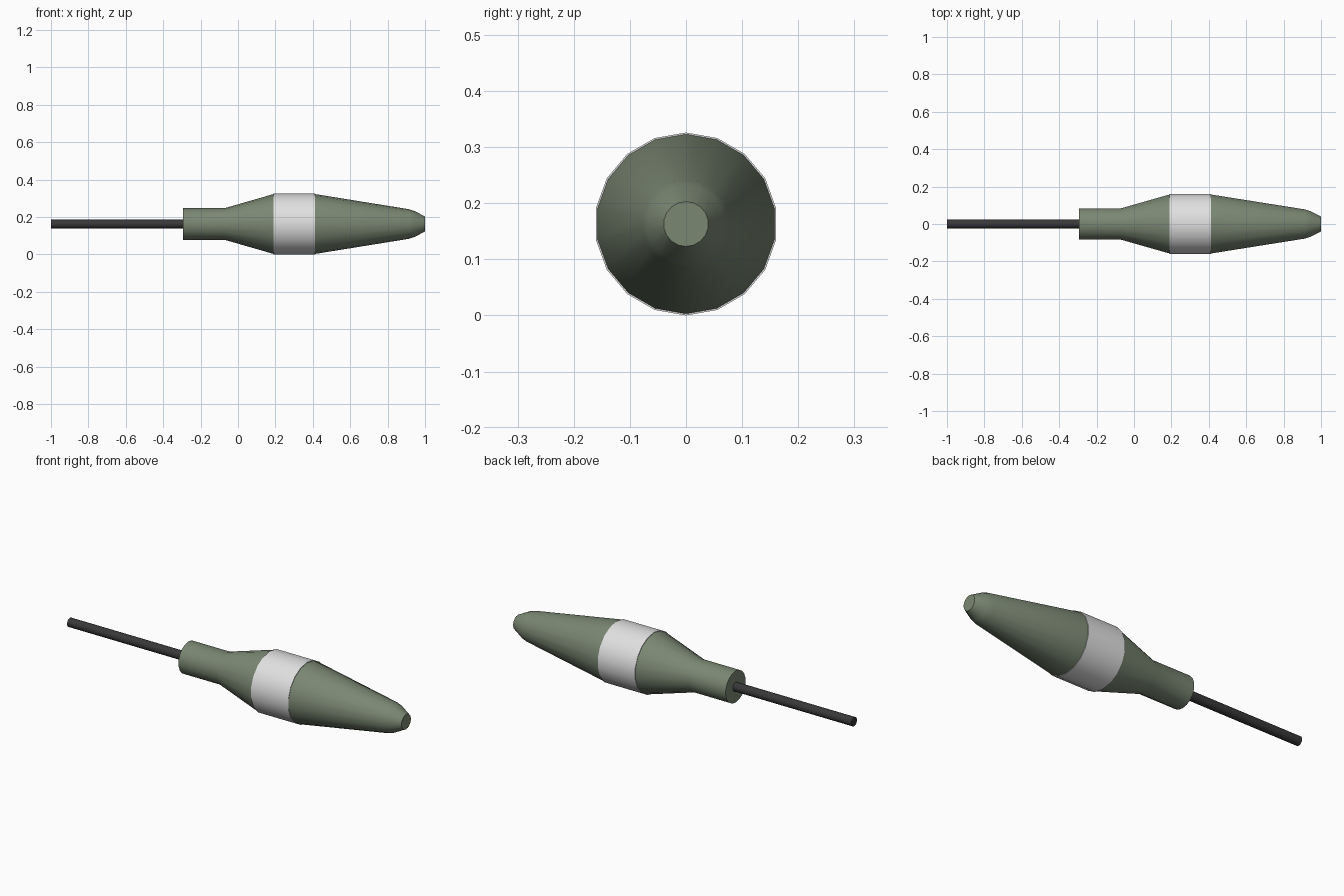
import bpy, bmesh, math

if "Cube" in bpy.data.objects:
    bpy.data.objects.remove(bpy.data.objects["Cube"])

SIDES = 18
AXIS_Z = 0.163


def material(name, rgb):
    m = bpy.data.materials.new(name)
    m.diffuse_color = (*rgb, 1)
    m.use_nodes = True
    m.node_tree.nodes["Principled BSDF"].inputs["Base Color"].default_value = m.diffuse_color
    return m


def lathe(name, profile, mat, sides=SIDES):
    """Capped solid of revolution along x from (x, radius) points."""
    bm = bmesh.new()
    rings = []
    for x, r in profile:
        rings.append([bm.verts.new((x,
                                    r * math.sin(2 * math.pi * i / sides),
                                    AXIS_Z + r * math.cos(2 * math.pi * i / sides)))
                      for i in range(sides)])
    for a, b in zip(rings, rings[1:]):
        for i in range(sides):
            j = (i + 1) % sides
            bm.faces.new((a[i], a[j], b[j], b[i]))
    bm.faces.new(rings[0])
    bm.faces.new(rings[-1])
    bmesh.ops.recalc_face_normals(bm, faces=bm.faces)
    me = bpy.data.meshes.new(name)
    bm.to_mesh(me)
    bm.free()
    me.materials.append(mat)
    ob = bpy.data.objects.new(name, me)
    bpy.context.collection.objects.link(ob)
    bpy.ops.object.select_all(action='DESELECT')
    bpy.context.view_layer.objects.active = ob
    ob.select_set(True)
    bpy.ops.object.shade_smooth_by_angle(angle=math.radians(30))
    return ob


green = material("olive green", (0.195, 0.243, 0.170))
white = material("white", (0.75, 0.75, 0.75))
dark = material("dark grey", (0.04, 0.04, 0.042))

# Tapered float body with collar and blunt nose
lathe("float_body", [(-0.295, 0.085), (-0.07, 0.085), (0.19, 0.160),
                     (0.412, 0.160), (0.915, 0.079), (0.945, 0.069),
                     (1.0, 0.040)], green)
# Painted band around the widest part
lathe("white_band", [(0.19, 0.163), (0.412, 0.163)], white)
# Thin stem
lathe("stem", [(-1.0, 0.024), (-0.28, 0.024)], dark)
